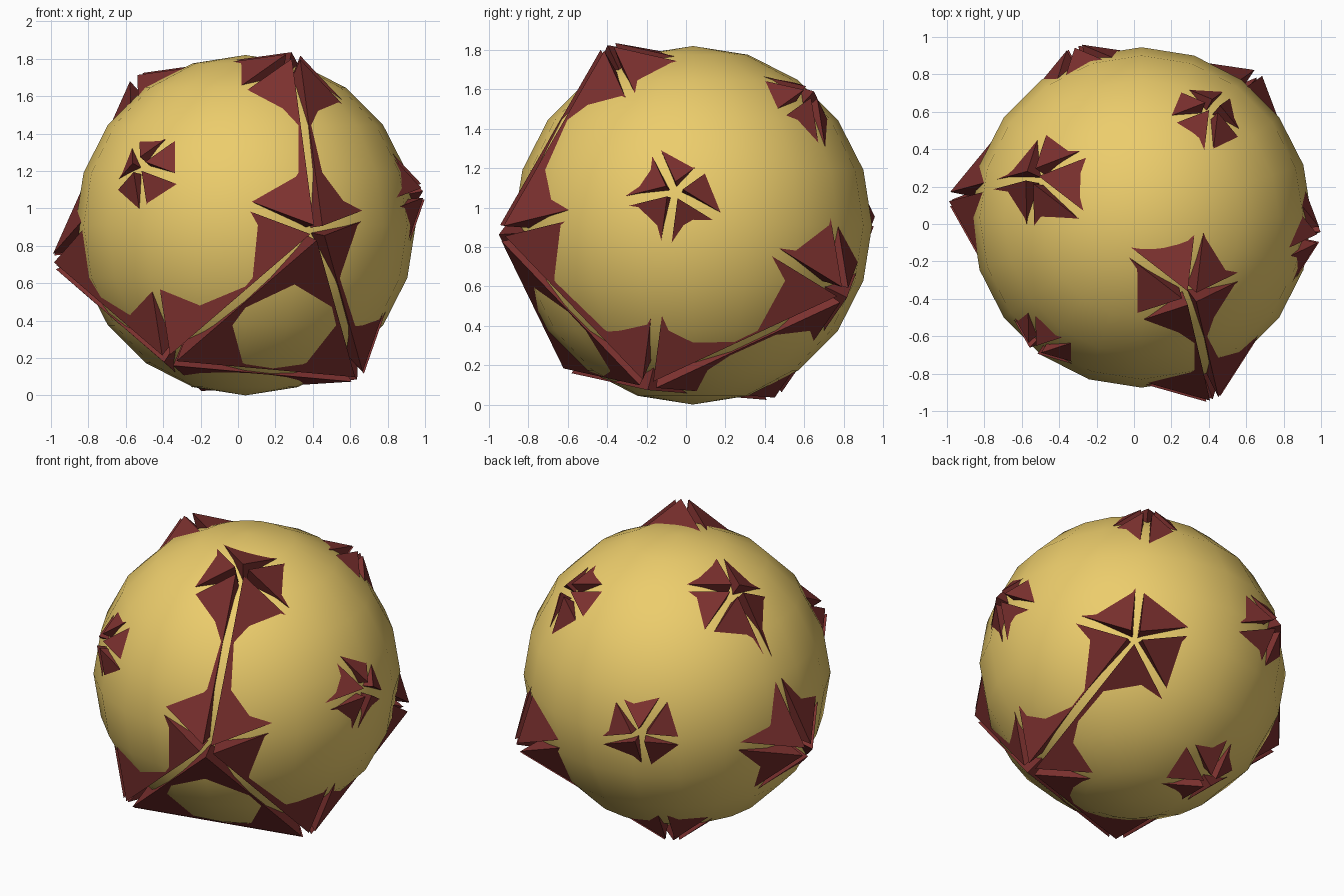
import bpy, bmesh
from math import cos, sin, radians, sqrt
from itertools import combinations
from mathutils import Vector

if "Cube" in bpy.data.objects:
    bpy.data.objects.remove(bpy.data.objects["Cube"])

CENTRE = Vector((0.04, 0.035, 0.91))
RADIUS = 0.91


def material(name, colour):
    m = bpy.data.materials.new(name)
    m.diffuse_color = (*colour, 1)
    m.use_nodes = True
    m.node_tree.nodes["Principled BSDF"].inputs["Base Color"].default_value = m.diffuse_color
    return m


# Smooth golden ball
bpy.ops.mesh.primitive_uv_sphere_add(segments=20, ring_count=10, radius=RADIUS, location=CENTRE)
ball = bpy.context.object
ball.name = "ball"
ball.data.materials.append(material("gold", (0.84, 0.61, 0.15)))
bpy.ops.object.shade_smooth()

# Twelve corner directions of a tilted icosahedron: one pole, its ring of five, and the opposites
pole = Vector((0.369, -0.929, -0.035)).normalized()
e1 = Vector((0.096, 0.0, 0.995)).normalized()
e2 = e1.cross(pole)
half = [pole]
for k in range(5):
    a = radians(72 * k)
    half.append((pole + 2 * (cos(a) * e1 + sin(a) * e2)) / sqrt(5))
dirs = half + [-d for d in half]

# Uneven corner heights make some stars larger than others
heights = [1.08, 1.07, 1.0, 1.07, 1.08, 0.99,
           1.01, 1.02, 1.08, 1.04, 1.01, 1.08]


def inset(tri, d):
    mid = sum(tri, Vector()) / 3
    side = (tri[0] - tri[1]).length
    return [mid + (p - mid) * (1 - d * 2 * sqrt(3) / side) for p in tri]


# Red plates: one separate tapered wedge per icosahedron face
bm = bmesh.new()
for ids in combinations(range(12), 3):
    if any(dirs[i].dot(dirs[j]) < 0.3 for i, j in combinations(ids, 2)):
        continue
    tri = [dirs[i] * heights[i] for i in ids]
    top = [bm.verts.new(p) for p in inset(tri, 0.028)]
    low = [bm.verts.new(p * 0.8) for p in inset(tri, 0.014)]
    bm.faces.new(top)
    bm.faces.new(low[::-1])
    for i in range(3):
        j = (i + 1) % 3
        bm.faces.new((top[j], top[i], low[i], low[j]))
bmesh.ops.recalc_face_normals(bm, faces=bm.faces)
mesh = bpy.data.meshes.new("star_plates")
bm.to_mesh(mesh)
bm.free()
plates = bpy.data.objects.new("star_plates", mesh)
plates.location = CENTRE
mesh.materials.append(material("dark_red", (0.20, 0.03, 0.028)))
bpy.context.collection.objects.link(plates)
